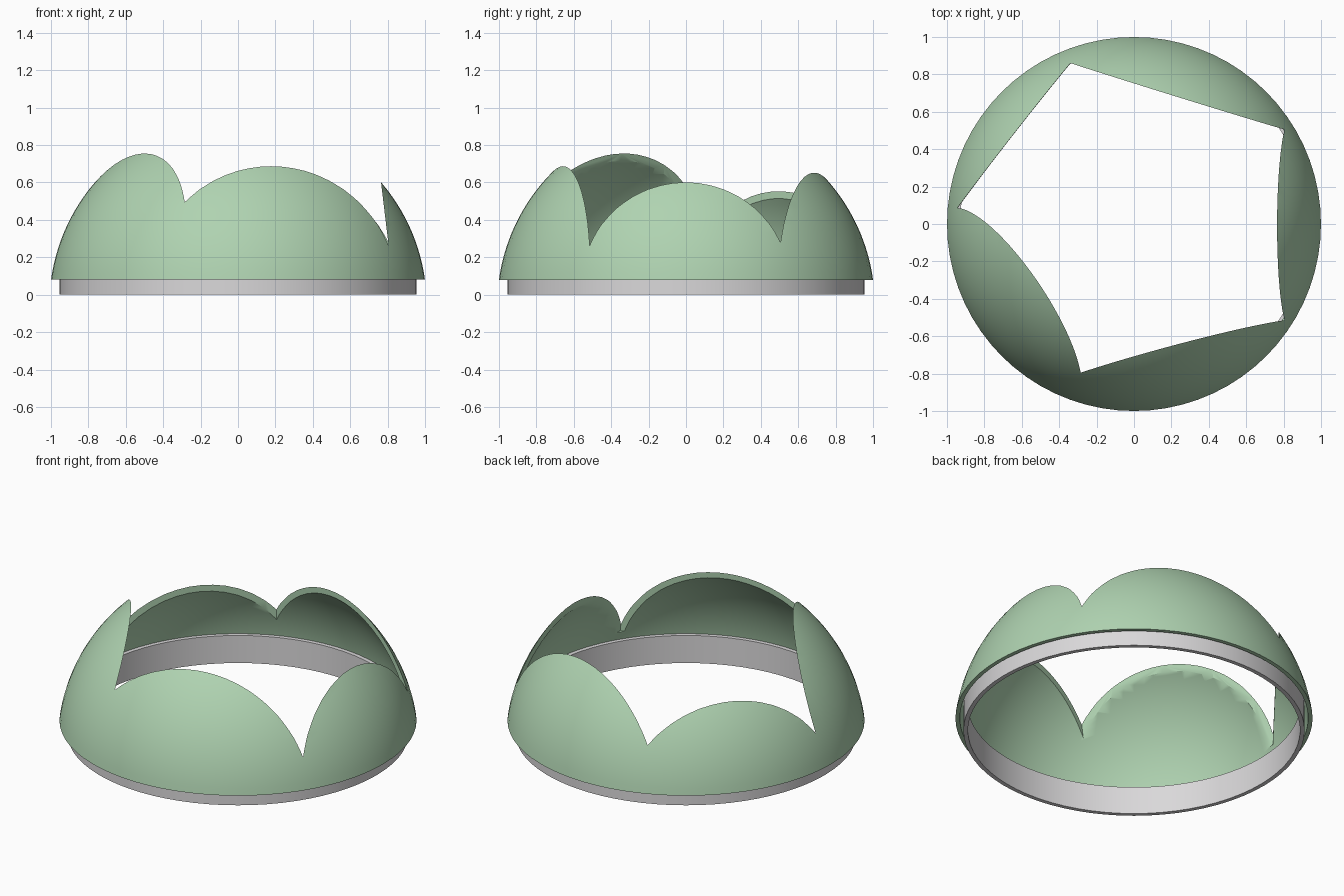
import bpy, bmesh, math
from mathutils import Vector, Matrix

cube = bpy.data.objects.get("Cube")
if cube:
    bpy.data.objects.remove(cube, do_unlink=True)

RADIUS, CENTRE_Z, WALL = 1.009, -0.057, 0.024
BASE_Z, SEGMENTS = 0.08, 72


def material(name, rgb):
    mat = bpy.data.materials.new(name)
    mat.use_nodes = True
    colour = (*rgb, 1)
    mat.diffuse_color = colour
    mat.node_tree.nodes["Principled BSDF"].inputs["Base Color"].default_value = colour
    return mat


def make_object(name, bm, mat=None):
    bmesh.ops.recalc_face_normals(bm, faces=bm.faces[:])
    mesh = bpy.data.meshes.new(name)
    bm.to_mesh(mesh)
    bm.free()
    obj = bpy.data.objects.new(name, mesh)
    bpy.context.collection.objects.link(obj)
    if mat:
        mesh.materials.append(mat)
    return obj


def revolve(name, section, mat):
    """Turn a closed (radius, height) section around the z axis."""
    bm = bmesh.new()
    rings = []
    for i in range(SEGMENTS):
        a = math.tau * i / SEGMENTS
        rings.append([bm.verts.new((r * math.cos(a), r * math.sin(a), z)) for r, z in section])
    n = len(section)
    for i in range(SEGMENTS):
        a, b = rings[i], rings[(i + 1) % SEGMENTS]
        for j in range(n):
            k = (j + 1) % n
            bm.faces.new((a[j], b[j], b[k], a[k]))
    return make_object(name, bm, mat)


def arc(radius, steps=24):
    """Dome profile from the base upwards."""
    start = math.asin((BASE_Z - CENTRE_Z) / radius)
    end = math.radians(68)
    angles = [start + (end - start) * i / steps for i in range(steps + 1)]
    return [(radius * math.cos(t), CENTRE_Z + radius * math.sin(t)) for t in angles]


def on_dome(x, y):
    return Vector((x, y, CENTRE_Z + math.sqrt(RADIUS ** 2 - x * x - y * y)))


def smooth(obj):
    bpy.ops.object.select_all(action="DESELECT")
    obj.select_set(True)
    bpy.context.view_layer.objects.active = obj
    bpy.ops.object.shade_smooth_by_angle(angle=math.radians(35))


green = material("pale green", (0.43, 0.65, 0.44))
grey = material("light grey", (0.70, 0.69, 0.70))

# Domed shell with an open top
shell = revolve("lobed_shell", arc(RADIUS) + arc(RADIUS - WALL)[::-1], green)

# Notches between the lobes, and the highest point of each lobe after its notch
notches = [on_dome(*p) for p in
           [(0.805, -0.515), (0.805, 0.505), (-0.34, 0.86), (-0.945, 0.085), (-0.285, -0.795)]]
peaks = [on_dome(*p) for p in
         [(0.765, 0), (0.23, 0.68), (-0.66, 0.46), (-0.5, -0.33), (0.17, -0.66)]]

# One slicing plane per lobe
planes = []
for i, peak in enumerate(peaks):
    a, b = notches[i], notches[(i + 1) % 5]
    normal = (b - a).cross(peak - a).normalized()
    planes.append((normal, normal.dot(a)))


def corner(i, z):
    (n1, d1), (n2, d2) = planes[i - 1], planes[i]
    return Matrix((n1, n2, (0, 0, 1))).inverted() @ Vector((d1, d2, z))


# Five-sided cutter bounded by those planes
bm = bmesh.new()
low = [bm.verts.new(corner(i, 0.22)) for i in range(5)]
high = [bm.verts.new(corner(i, 1.1)) for i in range(5)]
bm.faces.new(low)
bm.faces.new(high)
for i in range(5):
    k = (i + 1) % 5
    bm.faces.new((low[i], low[k], high[k], high[i]))
cutter = make_object("lobe_cutter", bm)
cutter.hide_render = True

cut = shell.modifiers.new("lobes", "BOOLEAN")
cut.operation = "DIFFERENCE"
cut.solver = "EXACT"
cut.object = cutter
bpy.context.view_layer.objects.active = shell
bpy.ops.object.modifier_apply(modifier=cut.name)
bpy.data.objects.remove(cutter, do_unlink=True)
smooth(shell)

# Inner fitting ring below the shell
ring = revolve("base_ring", [(0.955, 0), (0.955, 0.17), (0.93, 0.17), (0.93, 0)], grey)
smooth(ring)
